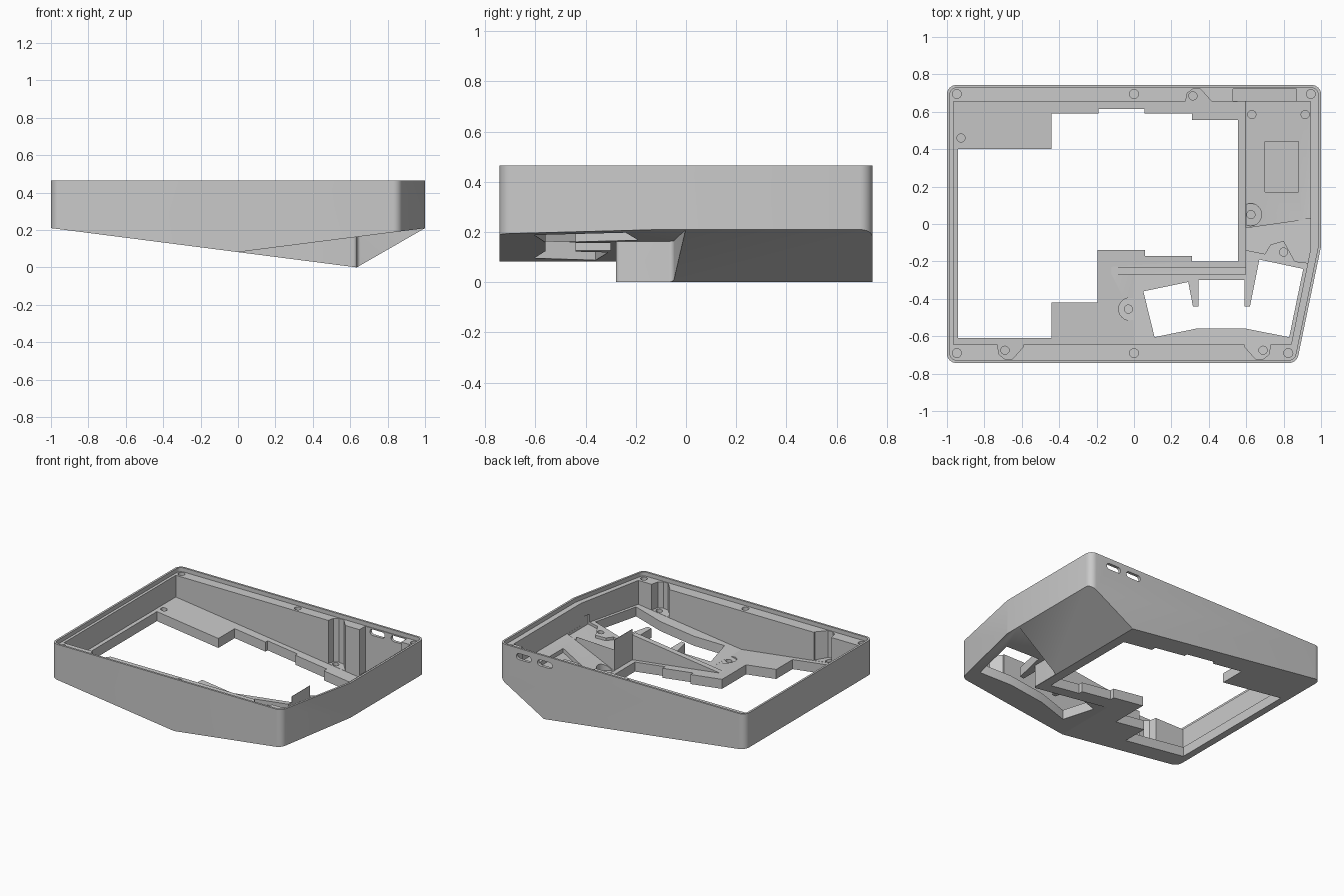
import bpy, bmesh, math
from mathutils import Vector

cube = bpy.data.objects.get("Cube")
if cube:
    bpy.data.objects.remove(cube, do_unlink=True)

TOP = 0.465   # rim height
T = 0.07      # floor thickness

grey = bpy.data.materials.new("plain_grey")
grey.use_nodes = True
grey.diffuse_color = (0.59, 0.59, 0.59, 1)
grey.node_tree.nodes["Principled BSDF"].inputs["Base Color"].default_value = (0.59, 0.59, 0.59, 1)


# Underside planes: long left slope, steep right slope, raised thumb area
def main(x, y):
    return 0.0816 - 0.1285 * x


def side(x, y):
    return 0.575 * (x - 0.635)


def thumb(x, y):
    return 0.0816 + 0.128 * x


def lift(plane, d):
    return lambda x, y: plane(x, y) + d


def rounded(points, radius, seg=8):
    """Round the corners of a polygon; radius is one value per corner."""
    out, n = [], len(points)
    for i, p in enumerate(points):
        p, r = Vector(p), radius[i]
        if r == 0:
            out.append(tuple(p))
            continue
        a = (Vector(points[i - 1]) - p).normalized()
        b = (Vector(points[(i + 1) % n]) - p).normalized()
        half = math.acos(max(-1, min(1, a.dot(b)))) / 2
        c = p + (a + b).normalized() * (r / math.sin(half))
        s = p + a * (r / math.tan(half)) - c
        e = p + b * (r / math.tan(half)) - c
        start = math.atan2(s.y, s.x)
        turn = (math.atan2(e.y, e.x) - start + math.pi) % (2 * math.pi) - math.pi
        for k in range(seg + 1):
            t = start + turn * k / seg
            out.append((c.x + r * math.cos(t), c.y + r * math.sin(t)))
    return out


def circle(x, y, r, n=24):
    return [(x + r * math.cos(2 * math.pi * k / n), y + r * math.sin(2 * math.pi * k / n))
            for k in range(n)]


def box(x0, x1, y0, y1):
    return [(x0, y0), (x1, y0), (x1, y1), (x0, y1)]


def prism(name, poly, low, high):
    """Vertical prism whose ends are heights or planes."""
    h = lambda f, p: f(*p) if callable(f) else f
    bm = bmesh.new()
    lo = [bm.verts.new((p[0], p[1], h(low, p))) for p in poly]
    hi = [bm.verts.new((p[0], p[1], h(high, p))) for p in poly]
    bm.faces.new(lo[::-1])
    bm.faces.new(hi)
    n = len(poly)
    for i in range(n):
        j = (i + 1) % n
        bm.faces.new((lo[i], lo[j], hi[j], hi[i]))
    bmesh.ops.recalc_face_normals(bm, faces=bm.faces)
    me = bpy.data.meshes.new(name)
    bm.to_mesh(me)
    bm.free()
    me.materials.append(grey)
    ob = bpy.data.objects.new(name, me)
    bpy.context.collection.objects.link(ob)
    return ob


# Case body
outline = [(-1, -0.743), (0.87, -0.743), (1, -0.12), (1, 0.743), (-1, 0.743)]
case = prism("case_shell", rounded(outline, [0.05, 0.05, 0, 0.05, 0.05]), -0.05, TOP)


def cut_with(tool):
    tool.hide_render = True
    bpy.context.view_layer.objects.active = case
    m = case.modifiers.new("cut", 'BOOLEAN')
    m.operation, m.solver, m.object = 'DIFFERENCE', 'EXACT', tool
    bpy.ops.object.modifier_apply(modifier=m.name)
    bpy.data.objects.remove(tool, do_unlink=True)


def cut(poly, low, high=0.8):
    cut_with(prism("cutter", poly, low, high))


# Underside slopes and the stepped thumb area
cut(box(-1.2, 0.635, -1, 1), -0.6, main)
cut(box(0.634, 1.2, -1, 1), -0.6, side)
cut(rounded([(0, -1), (1.2, -1), (1.2, 0.025), (0.637, -0.05), (0.637, -0.28), (0, -0.28)],
            [0, 0, 0, 0.02, 0.02, 0], 5), -0.5, thumb)

# Plate recess just inside the rim
inset = [(-0.985, -0.728), (0.858, -0.728), (0.985, -0.119), (0.985, 0.728), (-0.985, 0.728)]
cut(rounded(inset, [0.037, 0.037, 0, 0.037, 0.037]), TOP - 0.03)

# Main cavity, then the floor levels below it
cut([(-0.965, -0.645), (0.84, -0.645), (0.945, -0.13), (0.945, 0.655), (-0.965, 0.655)], 0.3)
cut([(-0.965, -0.645), (0.001, -0.645), (0.001, -0.27), (-0.12, -0.27), (-0.12, -0.23),
     (0.597, -0.23), (0.597, 0.655), (-0.965, 0.655)], lift(main, T), 0.35)
cut([(0.596, -0.02), (0.945, 0.03), (0.945, 0.655), (0.596, 0.655)], lift(side, T + 0.025), 0.36)
cut([(0, -0.645), (0.84, -0.645), (0.945, -0.13), (0.945, 0.031), (0.6, -0.019),
     (0.6, -0.27), (0, -0.27)], lift(thumb, T), 0.37)
# Rib between the main floor and the thumb floor
cut(box(-0.121, 0.601, -0.271, -0.229), lift(thumb, T + 0.03), 0.38)
# Lower shelf behind the thumb window
cut([(0.6, -0.02), (0.6, -0.14), (0.7, -0.16), (0.73, -0.11), (0.8, -0.09), (0.86, -0.2),
     (0.944, -0.21), (0.944, 0.03)], lift(thumb, T - 0.02), 0.33)

# Connector bay with two slots through the back wall
cut(box(0.53, 0.87, 0.6, 0.722), lift(side, 0.16))
cut(box(0.7, 0.88, 0.17, 0.44), lift(side, T - 0.005), 0.34)
for x in (0.80, 0.628):
    slot = rounded(box(x - 0.06, x + 0.06, -0.022, 0.022), [0.0215] * 4, 6)
    tool = prism("slot_cutter", slot, -0.85, -0.69)
    for v in tool.data.vertices:        # stand the slot upright
        px, py, pz = v.co
        v.co = (px, -pz, py + 0.405)
    cut_with(tool)

# Large stepped key window
cut([(-0.94, -0.61), (-0.44, -0.61), (-0.44, -0.42), (-0.195, -0.42), (-0.195, -0.14),
     (0.06, -0.14), (0.06, -0.17), (0.31, -0.17), (0.31, -0.2), (0.555, -0.2),
     (0.555, 0.555), (0.31, 0.555), (0.31, 0.59), (0.055, 0.59), (0.055, 0.615),
     (-0.19, 0.615), (-0.19, 0.59), (-0.44, 0.59), (-0.44, 0.4), (-0.94, 0.4)], -0.7, 0.41)

# Fan-shaped thumb window
cut([(0.11, -0.605), (0.33, -0.56), (0.6, -0.56), (0.83, -0.605), (0.905, -0.24),
     (0.67, -0.19), (0.62, -0.44), (0.59, -0.44), (0.59, -0.3), (0.345, -0.3),
     (0.345, -0.44), (0.315, -0.44), (0.29, -0.31), (0.05, -0.36)], -0.7, 0.42)

# Flared screw pockets in the front and back walls; e is the flare direction
for x, s, f, e in ((0.315, 1, main, 1), (-0.69, -1, main, 1), (0.69, -1, thumb, -1)):
    cut([(x - 0.05 * e, 0.6 * s), (x - 0.03 * e, 0.70 * s), (x, 0.722 * s),
         (x + 0.04 * e, 0.722 * s), (x + 0.10 * e, 0.655 * s), (x + 0.10 * e, 0.6 * s)],
        lift(f, T + 0.0015))

# Round pockets at the floor folds
cut(circle(-0.022, -0.455, 0.06), lift(thumb, T), 0.31)
cut(circle(0.622, 0.05, 0.06), lift(main, T), 0.32)

# Screw holes in the floor
for x, y, f in ((0.315, 0.685, main), (-0.69, -0.675, main), (0.69, -0.675, thumb),
                (-0.03, -0.455, thumb), (0.625, 0.05, main), (0.8, -0.15, thumb),
                (-0.925, 0.46, main), (0.63, 0.585, side), (0.915, 0.585, side)):
    cut(circle(x, y, 0.022, 16), lift(f, 0.03), lift(f, 0.2))

# Screw holes in the plate ledge
for x, y in ((-0.947, 0.695), (0, 0.695), (0.945, 0.695),
             (-0.947, -0.69), (0, -0.69), (0.825, -0.69)):
    cut(circle(x, y, 0.024, 16), TOP - 0.09)

# Smooth the rounded corners, keep hard edges
bpy.ops.object.select_all(action='DESELECT')
case.select_set(True)
bpy.context.view_layer.objects.active = case
bpy.ops.object.shade_smooth_by_angle(angle=math.radians(30))
